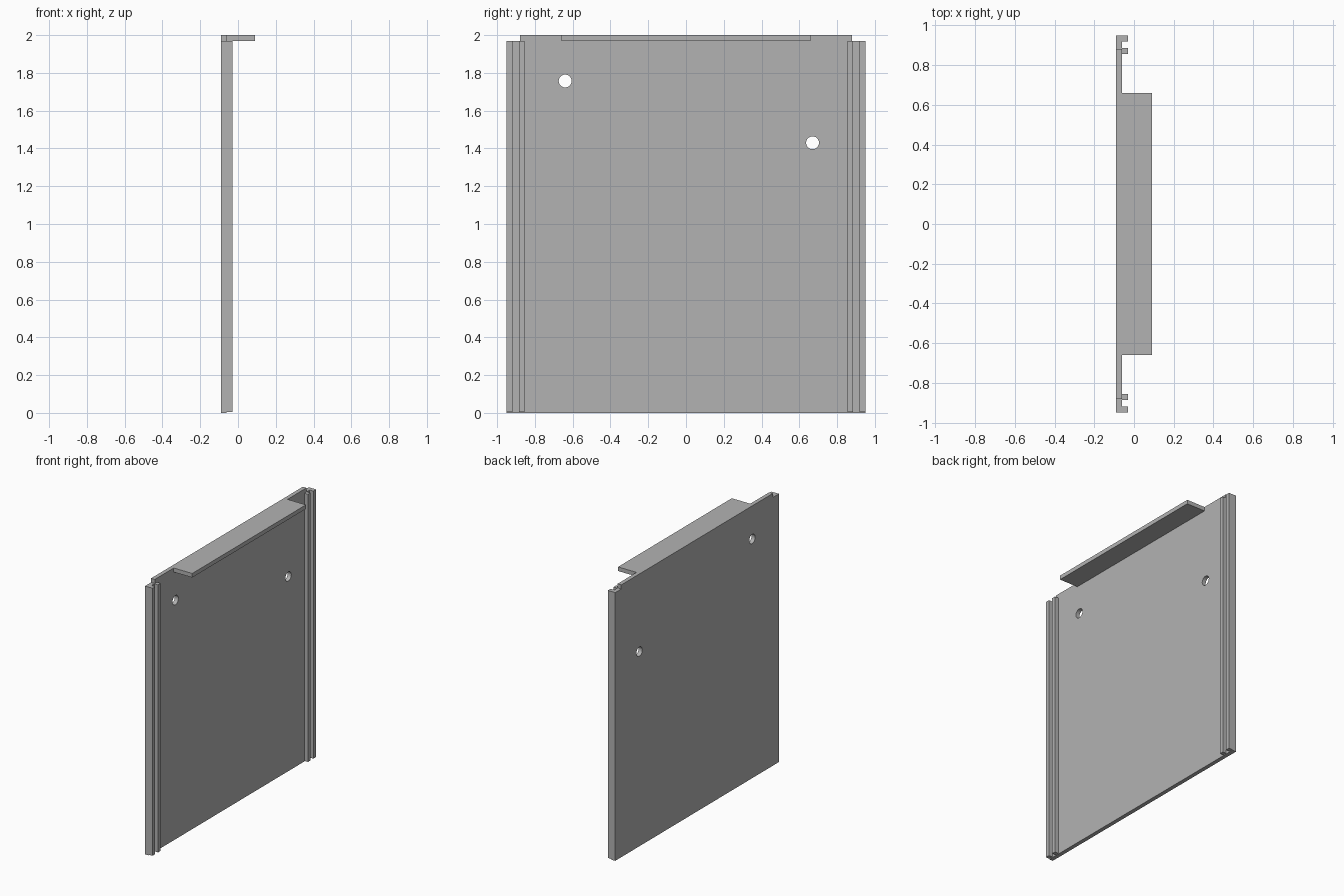
import bpy
import bmesh
import math

cube = bpy.data.objects.get("Cube")
if cube:
    bpy.data.objects.remove(cube, do_unlink=True)

grey = bpy.data.materials.new("plain grey")
grey.use_nodes = True
grey.diffuse_color = (0.45, 0.45, 0.45, 1)
grey.node_tree.nodes["Principled BSDF"].inputs["Base Color"].default_value = grey.diffuse_color

BACK, FACE, RAIL, LIP = -0.09, -0.06, -0.03, 0.09   # depths along x
HALF, STEP = 0.95, 0.88                             # half widths along y
SHOULDER, TOP = 1.97, 2.0                           # heights


def prism(name, outline, x0, x1):
    """Extrude a (y, z) outline from x0 to x1."""
    bm = bmesh.new()
    face = bm.faces.new([bm.verts.new((x0, y, z)) for y, z in outline])
    grown = bmesh.ops.extrude_face_region(bm, geom=[face])["geom"]
    verts = [g for g in grown if isinstance(g, bmesh.types.BMVert)]
    bmesh.ops.translate(bm, verts=verts, vec=(x1 - x0, 0, 0))
    bmesh.ops.recalc_face_normals(bm, faces=bm.faces)
    mesh = bpy.data.meshes.new(name)
    bm.to_mesh(mesh)
    bm.free()
    mesh.materials.append(grey)
    obj = bpy.data.objects.new(name, mesh)
    bpy.context.collection.objects.link(obj)
    return obj


def box(name, x0, x1, y0, y1, z0, z1):
    return prism(name, [(y0, z0), (y1, z0), (y1, z1), (y0, z1)], x0, x1)


def circle(y, z, radius, sides=32):
    turns = [2 * math.pi * i / sides for i in range(sides)]
    return [(y + radius * math.cos(a), z + radius * math.sin(a)) for a in turns]


# Flat panel with stepped top corners
panel = prism("panel", [(-HALF, 0), (HALF, 0), (HALF, SHOULDER), (STEP, SHOULDER),
                        (STEP, TOP), (-STEP, TOP), (-STEP, SHOULDER),
                        (-HALF, SHOULDER)], BACK, FACE)

# Two round through holes
cutters = []
for y, z in ((-0.64, 1.757), (0.67, 1.43)):
    cutter = prism("hole_cutter", circle(y, z, 0.034), BACK - 0.1, FACE + 0.1)
    cutter.hide_render = True
    cut = panel.modifiers.new("hole", "BOOLEAN")
    cut.operation = "DIFFERENCE"
    cut.solver = "EXACT"
    cut.object = cutter
    cutters.append(cutter)

# Bake the holes and drop the cutters
bpy.context.view_layer.update()
baked = panel.evaluated_get(bpy.context.evaluated_depsgraph_get())
panel_mesh = bpy.data.meshes.new_from_object(baked)
panel.modifiers.clear()
panel.data = panel_mesh
for cutter in cutters:
    bpy.data.objects.remove(cutter, do_unlink=True)

# Pair of guide rails with a groove between them on each edge
for label, side in (("left", 1), ("right", -1)):
    for part, inner, outer in (("inner", 0.855, 0.885), ("outer", 0.918, HALF)):
        y0, y1 = sorted((side * inner, side * outer))
        box(f"{part}_rail_{label}", FACE, RAIL, y0, y1, 0.005, SHOULDER)

# Lip along the top edge
box("top_lip", FACE, LIP, -0.66, 0.66, SHOULDER, TOP)
